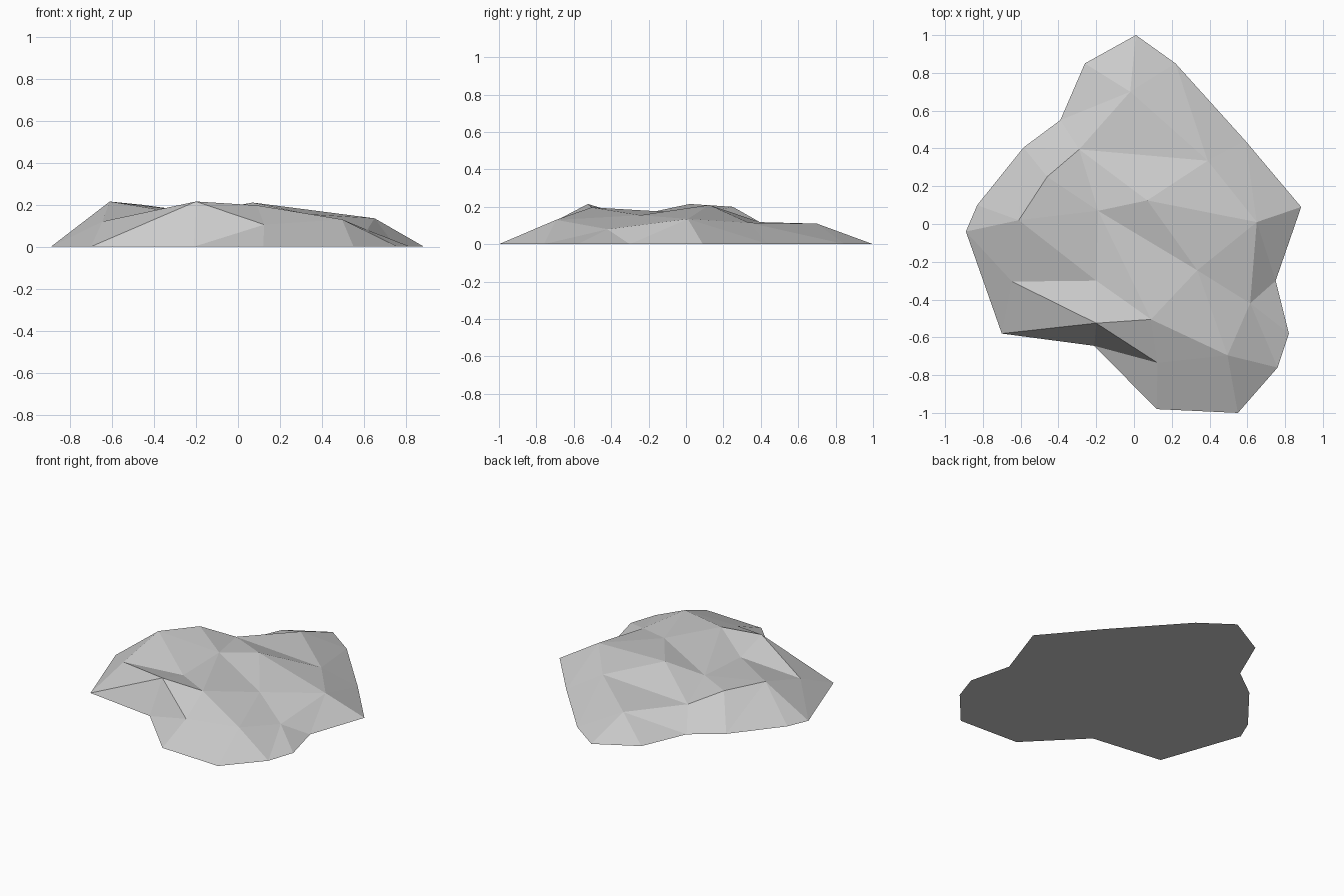
import bpy
import bmesh
from mathutils import Vector
from mathutils.geometry import delaunay_2d_cdt

if "Cube" in bpy.data.objects:
    bpy.data.objects.remove(bpy.data.objects["Cube"])

# Ground outline, clockwise from the back tip
rim = [(0.01, 1.0), (0.22, 0.85), (0.59, 0.44), (0.885, 0.09),
       (0.75, -0.30), (0.82, -0.58), (0.76, -0.76), (0.55, -1.0),
       (0.12, -0.98), (-0.21, -0.645), (-0.70, -0.58), (-0.89, -0.04),
       (-0.83, 0.10), (-0.585, 0.405), (-0.39, 0.55), (-0.26, 0.85)]

# Raised corners of the rock facets
peaks = {
    "back": (-0.02, 0.70, 0.11), "saddle": (-0.29, 0.395, 0.118),
    "back_right": (0.39, 0.335, 0.115), "ridge": (-0.46, 0.25, 0.20),
    "left_peak": (-0.61, 0.02, 0.215), "mid_peak": (0.07, 0.125, 0.21),
    "hollow": (-0.19, 0.07, 0.163), "right_peak": (0.65, 0.01, 0.135),
    "valley": (0.335, -0.245, 0.155), "dip": (-0.20, -0.30, 0.147),
    "left_step": (-0.645, -0.305, 0.12), "right_step": (0.615, -0.42, 0.08),
    "brow": (0.09, -0.505, 0.197), "front_peak": (-0.20, -0.525, 0.215),
    "front_right": (0.495, -0.695, 0.13), "front_step": (0.125, -0.735, 0.105),
}

# Creases between corners (numbers are outline corners)
creases = [
    (10, "front_peak"), (9, "front_peak"), (9, "front_step"),
    ("front_peak", "front_step"), (8, "front_step"), ("brow", "front_step"),
    ("brow", "front_right"), ("front_step", "front_right"),
    ("left_step", "front_peak"), ("left_step", "dip"), ("dip", "brow"),
    ("left_peak", "dip"), ("left_peak", "left_step"), ("hollow", "brow"),
    ("hollow", "valley"), ("left_peak", "hollow"), ("hollow", "dip"),
    ("saddle", "back_right"), ("saddle", "mid_peak"), ("saddle", "hollow"),
    ("back_right", "right_peak"), ("back_right", "mid_peak"),
    ("mid_peak", "right_peak"), ("mid_peak", "valley"),
    ("valley", "front_right"), (6, "front_right"), (6, "right_step"),
    ("back", "back_right"), (1, "back"), (14, "back"),
    ("ridge", "saddle"), ("ridge", "left_peak"),
    ("right_peak", "right_step"), (10, "left_step"), (11, "left_step"),
]

n = len(rim)
names = list(peaks)
points = [(x, y, 0.0) for x, y in rim] + list(peaks.values())


def index(key):
    return key if isinstance(key, int) else n + names.index(key)


edges = [(i, (i + 1) % n) for i in range(n)]
edges += [(index(a), index(b)) for a, b in creases]
flat = [Vector(p[:2]) for p in points]
verts2d, _, tris, sources, _, _ = delaunay_2d_cdt(flat, edges, [], 1, 1e-5)

# Faceted top skin closed by a flat underside
bm = bmesh.new()
verts = [bm.verts.new((v.x, v.y, points[s[0]][2] if s else 0.1))
         for v, s in zip(verts2d, sources)]
for tri in tris:
    bm.faces.new([verts[i] for i in tri])
border = [e for e in bm.edges if e.is_boundary]
bmesh.ops.contextual_create(bm, geom=border)
bmesh.ops.recalc_face_normals(bm, faces=bm.faces[:])

mesh = bpy.data.meshes.new("rock_slab")
bm.to_mesh(mesh)
bm.free()

stone = bpy.data.materials.new("stone_grey")
stone.diffuse_color = (0.6, 0.6, 0.6, 1.0)
stone.use_nodes = True
stone.node_tree.nodes["Principled BSDF"].inputs["Base Color"].default_value = stone.diffuse_color
mesh.materials.append(stone)
rock = bpy.data.objects.new("rock_slab", mesh)
bpy.context.collection.objects.link(rock)
